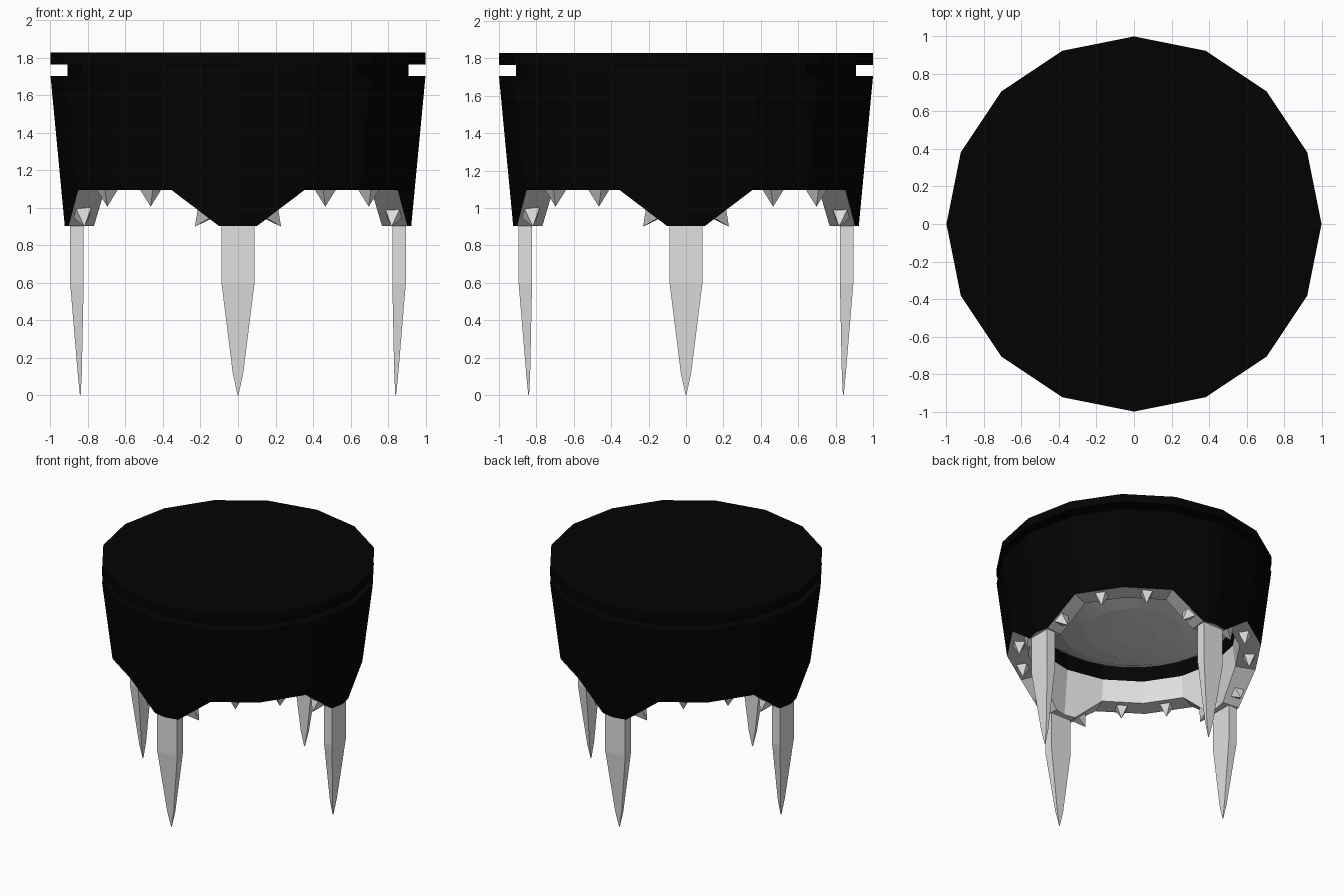
import bpy, bmesh, math
from mathutils import Vector, Matrix

cube = bpy.data.objects.get("Cube")
if cube:
    bpy.data.objects.remove(cube, do_unlink=True)


def material(name, value):
    m = bpy.data.materials.new(name)
    m.use_nodes = True
    colour = (value, value, value, 1)
    m.diffuse_color = colour
    bsdf = next(n for n in m.node_tree.nodes if n.type == 'BSDF_PRINCIPLED')
    bsdf.inputs["Base Color"].default_value = colour
    bsdf.inputs["Roughness"].default_value = 0.8
    return m


BLACK = material("black", 0.0008)
GREY = material("pale grey", 0.75)


def finish(name, bm, *mats):
    bmesh.ops.recalc_face_normals(bm, faces=bm.faces)
    mesh = bpy.data.meshes.new(name)
    bm.to_mesh(mesh)
    bm.free()
    for m in mats:
        mesh.materials.append(m)
    obj = bpy.data.objects.new(name, mesh)
    bpy.context.collection.objects.link(obj)
    return obj


def on_ring(radius, degrees, z):
    """Point on a sixteen-sided ring with a corner at zero degrees."""
    half = math.radians(11.25)
    a = math.radians(degrees)
    r = radius * math.cos(half) / math.cos(a % (2 * half) - half)
    return Vector((r * math.cos(a), r * math.sin(a), z))


def disc(name, radius, low, high):
    bm = bmesh.new()
    bmesh.ops.create_cone(bm, cap_ends=True, segments=16, radius1=radius, radius2=radius,
                          depth=high - low,
                          matrix=Matrix.Translation((0, 0, (low + high) / 2)))
    return finish(name, bm, BLACK)


TOP, ARCH, FOOT, LINER = 1.705, 1.095, 0.905, 1.265

# Body shell: black outside, grey rim and lining, dipping over each leg
bm = bmesh.new()
columns = []
for quarter in range(4):
    for angle, low in ((-6.5, FOOT), (0, FOOT), (6.5, FOOT),
                       (22.5, ARCH), (45, ARCH), (67.5, ARCH)):
        a = angle + quarter * 90
        inner = 0.785 if low == FOOT else 0.77
        section = ((1.0, TOP), (0.924, low), (inner, low), (0.75, LINER), (0.755, TOP))
        columns.append([bm.verts.new(on_ring(r, a, z)) for r, z in section])
for i, col in enumerate(columns):
    nxt = columns[(i + 1) % len(columns)]
    for row in range(5):
        k = (row + 1) % 5
        face = bm.faces.new((col[row], nxt[row], nxt[k], col[k]))
        face.material_index = 1 if row in (1, 2) else 0
finish("body_shell", bm, BLACK, GREY)

# Neck and lid
disc("neck", 0.908, 1.68, 1.78)
disc("lid", 1.0, 1.765, 1.83)

# Rounded bowl hanging inside the shell
bm = bmesh.new()
rings = []
for r, z in ((0.735, 1.38), (0.66, 1.33), (0.53, 1.275), (0.36, 1.24), (0.17, 1.225)):
    rings.append([bm.verts.new((r * math.cos(k * math.tau / 32),
                                r * math.sin(k * math.tau / 32), z)) for k in range(32)])
for a, b in zip(rings, rings[1:]):
    for k in range(32):
        j = (k + 1) % 32
        bm.faces.new((a[k], a[j], b[j], b[k]))
bm.faces.new(rings[-1])
bm.faces.new(rings[0])
finish("inner_bowl", bm, GREY)


def leg(name, angle):
    """Flat blade that narrows to a point."""
    bm = bmesh.new()
    levels = []
    for half, inner, outer, z in ((0.088, 0.823, 0.895, 0.95), (0.088, 0.823, 0.895, 0.6),
                                  (0.028, 0.833, 0.855, 0.12), (0.002, 0.839, 0.843, 0)):
        levels.append([bm.verts.new(p) for p in ((inner, -half, z), (outer, -half, z),
                                                 (outer, half, z), (inner, half, z))])
    for a, b in zip(levels, levels[1:]):
        for k in range(4):
            j = (k + 1) % 4
            bm.faces.new((a[k], a[j], b[j], b[k]))
    bm.faces.new(levels[0])
    bm.faces.new(levels[-1])
    bm.transform(Matrix.Rotation(math.radians(angle), 4, 'Z'))
    finish(name, bm, GREY)


def spike(name, base, axis, along):
    """Small four-sided pyramid standing on the rim."""
    axis = axis.normalized()
    along = along.normalized()
    across = axis.cross(along)
    bm = bmesh.new()
    start = base - axis * 0.01
    corners = [bm.verts.new(start + along * u * 0.044 + across * v * 0.044)
               for u, v in ((-1, -1), (1, -1), (1, 1), (-1, 1))]
    tip = bm.verts.new(base + axis * 0.088)
    bm.faces.new(corners)
    for k in range(4):
        bm.faces.new((corners[k], corners[(k + 1) % 4], tip))
    finish(name, bm, GREY)


# Legs and rim spikes, repeated on each quarter
for quarter, side in enumerate(("left", "back", "right", "front")):
    turn = quarter * 90
    leg(side + "_leg", turn)
    for sign, tag in ((-1, "a"), (1, "b")):
        # Spike on the sloping rim beside the leg
        start = on_ring(0.865, turn + sign * 6.5, FOOT)
        end = on_ring(0.865, turn + sign * 22.5, ARCH)
        slope = end - start
        base = start.lerp(end, 0.34)
        radial = Vector((base.x, base.y, 0))
        axis = slope.cross(radial)
        if axis.z > 0:
            axis.negate()
        spike(f"{side}_slope_spike_{tag}", base, axis, slope)
        # Spike on the level rim
        base = on_ring(0.855, turn + sign * 33.75, ARCH)
        spike(f"{side}_rim_spike_{tag}", base, Vector((0, 0, -1)), Vector((base.x, base.y, 0)))
